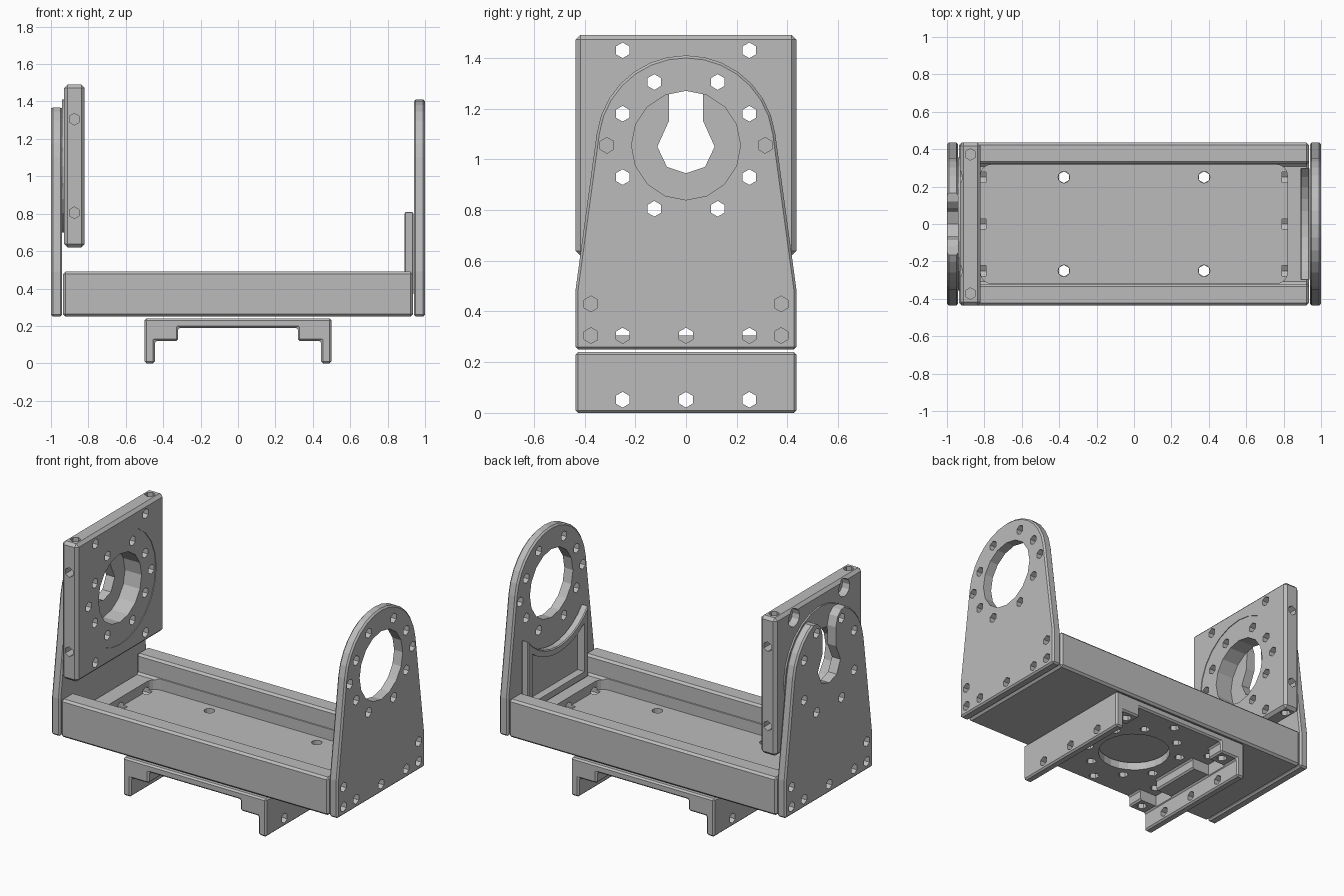
import bpy, bmesh
from math import sin, cos, pi, radians

cube = bpy.data.objects.get("Cube")
if cube:
    bpy.data.objects.remove(cube, do_unlink=True)

grey = bpy.data.materials.new("machined grey")
grey.use_nodes = True
COLOUR = (0.5, 0.5, 0.5, 1)
grey.diffuse_color = COLOUR
grey.node_tree.nodes["Principled BSDF"].inputs["Base Color"].default_value = COLOUR

AXLE = 1.055       # height of the tilt axis
HALF = 0.435       # half depth of the whole frame


def place(axis, u, v, w):
    return {"x": (w, u, v), "y": (u, w, v), "z": (u, v, w)}[axis]


def prism(name, pts, axis, lo, hi, bevel=0.0):
    """Extrude a flat outline along an axis between two positions."""
    bm = bmesh.new()
    face = bm.faces.new([bm.verts.new(place(axis, u, v, lo)) for u, v in pts])
    new = bmesh.ops.extrude_face_region(bm, geom=[face])["geom"]
    shift = place(axis, 0, 0, hi - lo)
    bmesh.ops.translate(bm, vec=shift, verts=[g for g in new if isinstance(g, bmesh.types.BMVert)])
    bmesh.ops.recalc_face_normals(bm, faces=bm.faces)
    mesh = bpy.data.meshes.new(name)
    bm.to_mesh(mesh)
    bm.free()
    mesh.materials.append(grey)
    obj = bpy.data.objects.new(name, mesh)
    bpy.context.collection.objects.link(obj)
    if bevel:
        mod = obj.modifiers.new("bevel", "BEVEL")
        mod.width = bevel
        mod.limit_method = "ANGLE"
        mod.angle_limit = radians(35)
        apply(obj, mod)
    return obj


def apply(obj, mod):
    bpy.context.view_layer.objects.active = obj
    bpy.ops.object.modifier_apply(modifier=mod.name)


def combine(obj, other, operation="DIFFERENCE"):
    mod = obj.modifiers.new("boolean", "BOOLEAN")
    mod.operation = operation
    mod.solver = "EXACT"
    mod.object = other
    apply(obj, mod)
    bpy.data.objects.remove(other, do_unlink=True)


def cut(obj, pts, axis, lo, hi):
    combine(obj, prism("cutter", pts, axis, lo, hi))


def arc(u, v, r, start, end, n):
    steps = [radians(start + (end - start) * i / n) for i in range(n + 1)]
    return [(u + r * cos(a), v + r * sin(a)) for a in steps]


def ring(u, v, r, n):
    return arc(u, v, r, 90, 90 + 360 * (n - 1) / n, n - 1)


def rect(u0, u1, v0, v1):
    return [(u0, v0), (u1, v0), (u1, v1), (u0, v1)]


def mirrored(half):
    return half + [(-u, v) for u, v in reversed(half)]


def drill(obj, spots, axis, lo, hi, r=0.031, n=6):
    for u, v in spots:
        cut(obj, ring(u, v, r, n), axis, lo, hi)


SIDES = (-1, 1)
# bolt circle shared by the plates, as offsets from the centre
bolts = [(s * a, t * b) for s in SIDES for t in SIDES for a, b in ((.125, .25), (.25, .125))]
axle_bolts = [(u, AXLE + v) for u, v in bolts]
axle_side_bolts = [(s * 0.312, AXLE) for s in SIDES]
end_through = [(u, 0.305) for u in (-0.25, 0, 0.25)]
end_blind = [(s * 0.375, z) for s in SIDES for z in (0.305, 0.43)]

# End plates: tapered sides running into a round head
outline = [(-HALF, 0.25), (HALF, 0.25), (HALF, 0.49)] + arc(0, AXLE, 0.355, 8, 172, 14) + [(-HALF, 0.49)]

left_plate = prism("left_end_plate", outline, "x", 0.94, 1.0, 0.01)
cut(left_plate, ring(0, AXLE, 0.215, 16), "x", 0.8, 1.1)
drill(left_plate, axle_bolts + axle_side_bolts + end_through + end_blind, "x", 0.9, 1.1)

right_plate = prism("right_end_plate", outline, "x", -1.0, -0.94, 0.01)
# keyhole slot, open at the top with rounded lips
keyhole = mirrored([(0.0001, 0.945), (0.075, 0.97), (0.113, 1.05), (0.068, 1.15), (0.066, 1.27),
                    (0.085, 1.33), (0.12, 1.36), (0.165, 1.366), (0.165, 1.5)])
cut(right_plate, keyhole, "x", -1.1, -0.9)
drill(right_plate, axle_bolts + end_through + end_blind, "x", -1.1, -0.9)

# Raised rim on the inside of the left end plate
def rim_outline(half, low, r):
    swing = radians(90) - math_asin(half / r)
    deg = swing * 180 / pi
    return [(-half, low), (half, low)] + arc(0, AXLE, r, -deg, deg - 180, 10)


def math_asin(x):
    from math import asin
    return asin(x)


rim = prism("stiffening_rim", rim_outline(0.3, 0.366, 0.385), "x", 0.89, 0.939, 0.006)
cut(rim, rim_outline(0.26, 0.41, 0.425), "x", 0.85, 0.95)

# Tray: channel section with a sunken pocket
section = mirrored([(HALF, 0.25), (HALF, 0.49), (0.32, 0.49), (0.32, 0.365)])
tray = prism("tray", section, "x", -0.935, 0.935, 0.013)
pocket = []
for su, sv, start in ((1, 1, 0), (-1, 1, 90), (-1, -1, 180), (1, -1, 270)):
    pocket += arc(su * 0.765, sv * 0.262, 0.055, start, start + 90, 4)
cut(tray, pocket, "z", 0.305, 0.42)
for s in SIDES:
    drill(tray, end_through, "x", *sorted((s * 0.79, s * 0.95)))
    drill(tray, end_blind, "x", *sorted((s * 0.82, s * 0.95)))
tray_screws = [(s * 0.375, t * 0.25) for s in SIDES for t in SIDES]
drill(tray, tray_screws, "z", 0.2, 0.35, n=12)

# Square mounting plate beside the right end plate
mount = prism("mounting_plate", rect(-HALF, HALF, 0.62, 1.49), "x", -0.93, -0.82, 0.018)
boss = prism("boss", ring(0, AXLE, 0.355, 24), "x", -0.94, -0.9)
combine(mount, boss, "UNION")
cut(mount, ring(0, AXLE, 0.355, 24), "x", -0.824, -0.7)
cut(mount, ring(0, AXLE, 0.215, 16), "x", -1.0, -0.7)
corners = [(s * 0.25, AXLE + t * 0.375) for s in SIDES for t in SIDES]
drill(mount, axle_bolts + axle_side_bolts + corners, "x", -1.0, -0.7)
drill(mount, corners, "x", -1.0, -0.88, 0.055, 12)
for s in SIDES:
    drill(mount, [(-0.875, AXLE + t * 0.25) for t in SIDES], "y", *sorted((s * 0.35, s * 0.5)))
drill(mount, [(-0.875, s * 0.372) for s in SIDES], "z", 1.41, 1.6)
drill(mount, [(-0.875, s * 0.372) for s in SIDES], "z", 0.5, 0.7)

# Foot bracket: top plate, two legs and stepped tabs inside them
foot = prism("foot_bracket", mirrored([(0.5, 0.24), (0.5, 0.0), (0.445, 0.0), (0.445, 0.12),
                                       (0.32, 0.12), (0.32, 0.19)]), "y", -HALF, HALF, 0.01)
for s in SIDES:
    for t in SIDES:
        # relief around each tray screw
        cut(foot, rect(*sorted((s * 0.3, s * 0.44)), *sorted((t * 0.17, t * 0.32))), "z", 0.05, 0.19)
cut(foot, ring(0, 0, 0.215, 24), "z", 0.1, 0.3)
tab_holes = [(s * 0.375, t * 0.375) for s in SIDES for t in SIDES]
cross_holes = [(0, t * 0.375) for t in SIDES]
drill(foot, bolts + tray_screws + tab_holes + cross_holes, "z", 0.05, 0.3)
drill(foot, [(u, 0.052) for u in (-0.25, 0, 0.25)], "x", -0.6, 0.6)
